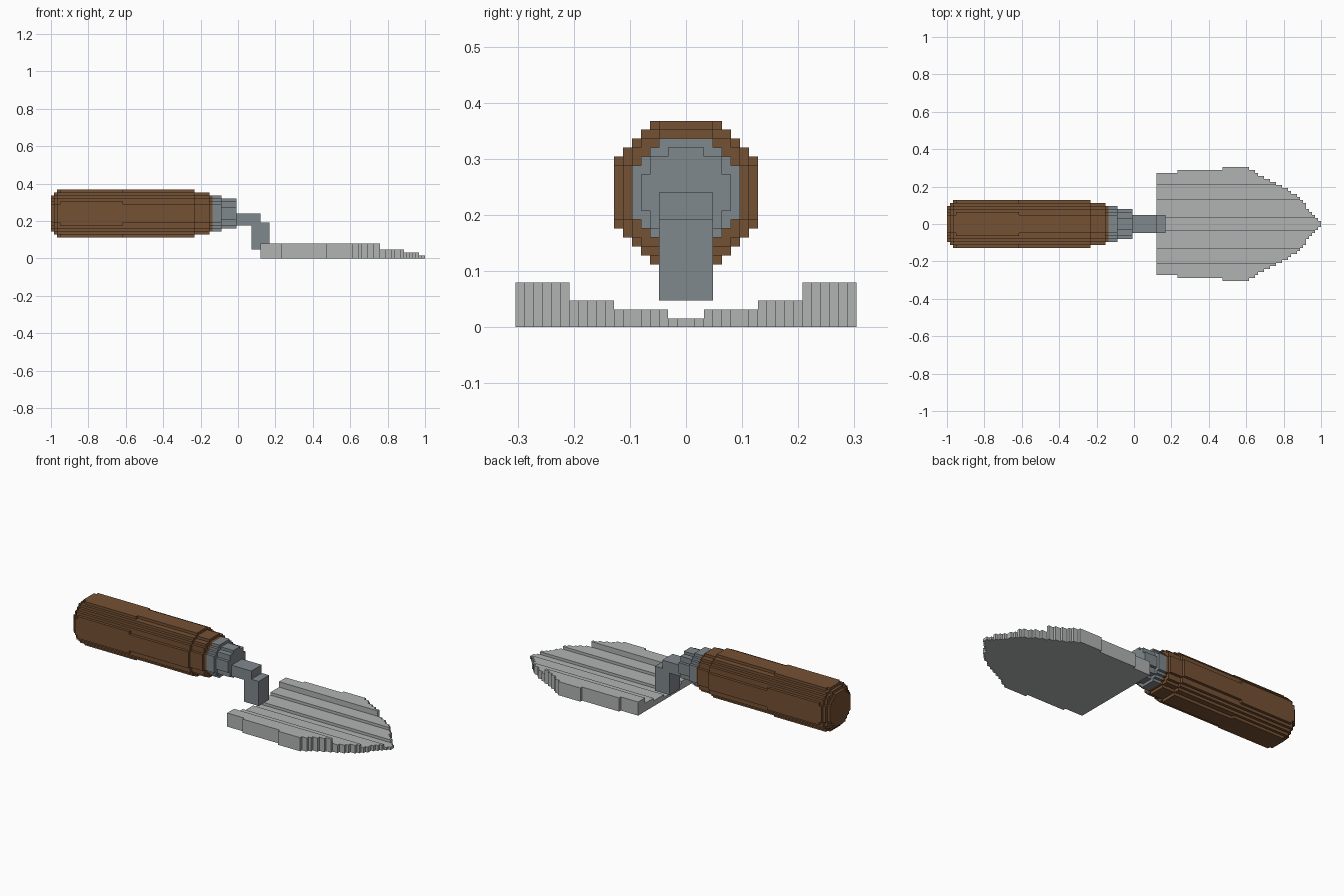
import bpy, bmesh, math
from mathutils import Vector

if "Cube" in bpy.data.objects:
    bpy.data.objects.remove(bpy.data.objects["Cube"])

U = 0.016            # side of one block
ZC = 15              # handle axis height, in blocks


def material(name, rgb):
    m = bpy.data.materials.new(name)
    m.diffuse_color = (*rgb, 1)
    m.use_nodes = True
    m.node_tree.nodes["Principled BSDF"].inputs["Base Color"].default_value = m.diffuse_color
    return m


def box(x0, x1, y0, y1, z0, z1):
    return {(x, y, z) for x in range(x0, x1) for y in range(y0, y1) for z in range(z0, z1)}


def discs(segments):
    """Stepped round bar along x: (start, end, squared radius)."""
    cells = set()
    for x0, x1, r2 in segments:
        for x, y, z in box(x0, x1, -9, 9, -9, 9):
            if (y + .5) ** 2 + (z + .5) ** 2 < r2:
                cells.add((x, y, z + ZC))
    return cells


# Wooden grip with rounded butt and tapering front
handle = discs([(0, 1, 39), (1, 2, 53), (2, 3, 65), (3, 24, 70),
                (24, 48, 65), (48, 53, 53), (53, 54, 39)])

# Metal collar, and the cranked neck
ferrule = discs([(54, 57, 39), (57, 62, 25)])
neck = box(62, 70, -3, 3, 11, 15) | box(67, 73, -3, 3, 3, 12)

# Pointed blade: end of each row from the centre line out, edges raised
ends = [125, 124, 123, 122, 121, 120, 120, 119, 118, 117,
        115, 114, 112, 110, 108, 106, 104, 103, 101]
blade = set()
for row, end in enumerate(ends):
    start = {17: 77, 18: 92}.get(row, 70)
    height = 1 if row < 2 else 2 if row < 8 else 3 if row < 13 else 5
    blade |= box(start, end, row, row + 1, 0, height)
    blade |= box(start, end, -row - 1, -row, 0, height)

solid = handle | ferrule | neck | blade

# Corner loops of the six block faces, counter-clockwise from outside
SIDES = {
    (1, 0, 0): [(1, 0, 0), (1, 1, 0), (1, 1, 1), (1, 0, 1)],
    (-1, 0, 0): [(0, 0, 0), (0, 0, 1), (0, 1, 1), (0, 1, 0)],
    (0, 1, 0): [(0, 1, 0), (0, 1, 1), (1, 1, 1), (1, 1, 0)],
    (0, -1, 0): [(0, 0, 0), (1, 0, 0), (1, 0, 1), (0, 0, 1)],
    (0, 0, 1): [(0, 0, 1), (1, 0, 1), (1, 1, 1), (0, 1, 1)],
    (0, 0, -1): [(0, 0, 0), (0, 1, 0), (1, 1, 0), (1, 0, 0)],
}


def build(name, cells, mat):
    """Skin the exposed block faces, then merge the flat areas."""
    bm = bmesh.new()
    verts = {}
    for c in sorted(cells):
        for d, loop in SIDES.items():
            if tuple(a + b for a, b in zip(c, d)) in solid:
                continue
            face = []
            for o in loop:
                p = tuple(a + b for a, b in zip(c, o))
                if p not in verts:
                    verts[p] = bm.verts.new((p[0] * U - 1, p[1] * U, p[2] * U))
                face.append(verts[p])
            bm.faces.new(face)
    bmesh.ops.dissolve_limit(bm, angle_limit=math.radians(1),
                             verts=bm.verts[:], edges=bm.edges[:])
    me = bpy.data.meshes.new(name)
    bm.to_mesh(me)
    bm.free()
    me.materials.append(mat)
    bpy.context.collection.objects.link(bpy.data.objects.new(name, me))


wood = material("brown wood", (0.178, 0.082, 0.033))
dark = material("dark steel", (0.216, 0.246, 0.262))
light = material("light steel", (0.434, 0.456, 0.445))

build("handle", handle, wood)
build("ferrule", ferrule, dark)
build("neck", neck, dark)
build("blade", blade, light)
